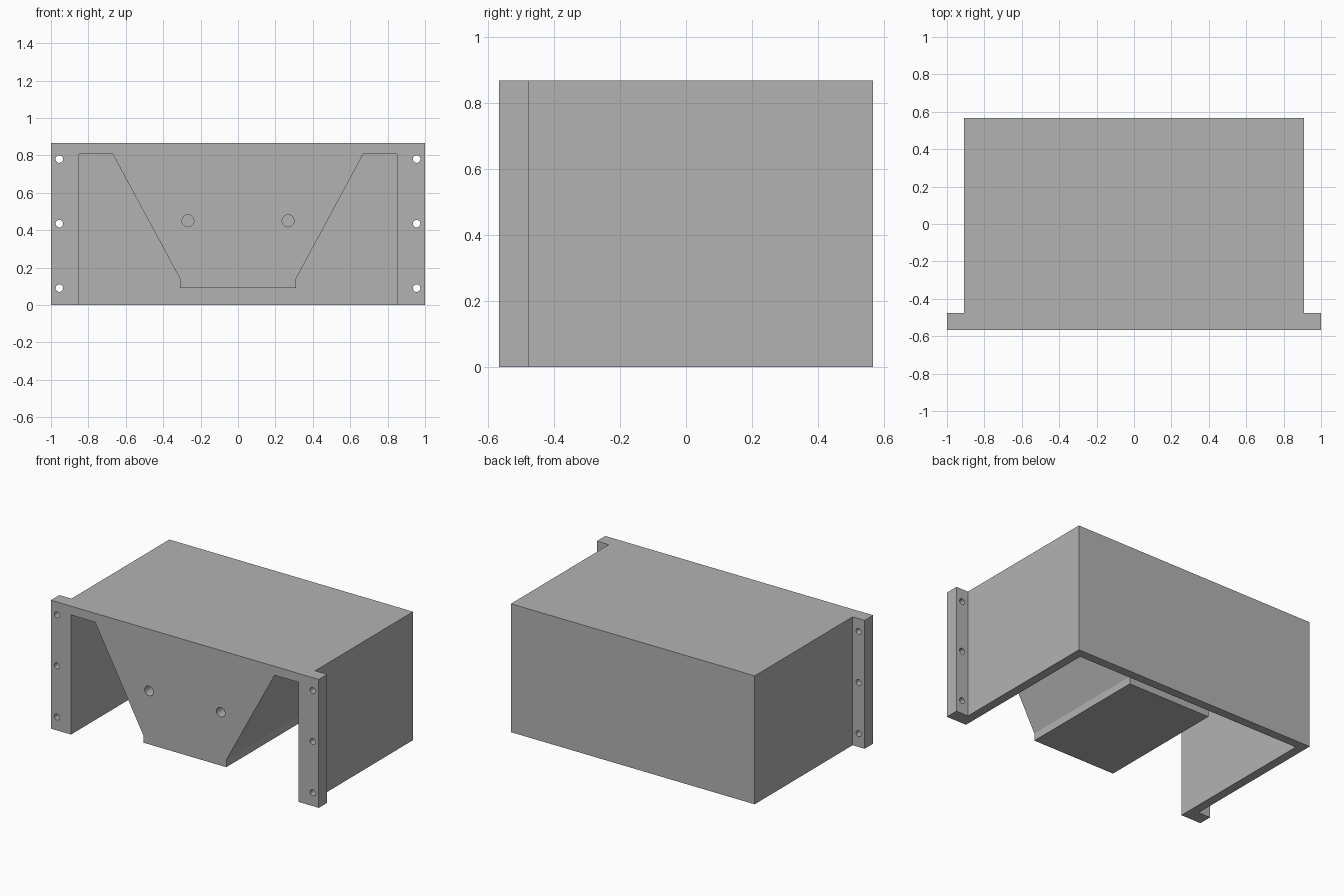
import bpy
import bmesh
from math import pi
from mathutils import Matrix, Vector

cube = bpy.data.objects.get("Cube")
if cube:
    bpy.data.objects.remove(cube, do_unlink=True)

FRONT, BACK, HEIGHT = -0.567, 0.567, 0.867
WALL, FLANGE = 0.06, 0.09
HALF = 0.91                 # half width of the box without flanges
INNER = HALF - WALL
CEILING = HEIGHT - WALL
BLOCK_BACK = 0.33           # rear of the hanging centre block

grey = bpy.data.materials.new("plain grey")
grey.use_nodes = True
colour = (0.45, 0.45, 0.45, 1)
grey.diffuse_color = colour
grey.node_tree.nodes["Principled BSDF"].inputs["Base Color"].default_value = colour


def add_object(name, bm):
    bmesh.ops.recalc_face_normals(bm, faces=bm.faces)
    mesh = bpy.data.meshes.new(name)
    bm.to_mesh(mesh)
    bm.free()
    mesh.materials.append(grey)
    obj = bpy.data.objects.new(name, mesh)
    bpy.context.collection.objects.link(obj)
    return obj


def prism(name, points, offset):
    """Extrude a closed outline along an offset."""
    bm = bmesh.new()
    face = bm.faces.new([bm.verts.new(p) for p in points])
    new = bmesh.ops.extrude_face_region(bm, geom=[face])["geom"]
    bmesh.ops.translate(bm, vec=Vector(offset),
                        verts=[v for v in new if isinstance(v, bmesh.types.BMVert)])
    return add_object(name, bm)


def mirrored(half):
    """Complete a half outline across x = 0."""
    return half + [(-x, v) for x, v in reversed(half)]


def drill(name, x, z, radius, depth):
    """Round cutter starting just ahead of the front."""
    bm = bmesh.new()
    bmesh.ops.create_cone(bm, cap_ends=True, segments=32, radius1=radius,
                          radius2=radius, depth=depth + 0.1)
    spin = Matrix.Rotation(pi / 2, 4, "X")
    place = Matrix.Translation((x, FRONT + (depth - 0.1) / 2, z))
    bm.transform(place @ spin)
    return add_object(name, bm)


def cut(obj, cutter):
    cutter.hide_render = True
    mod = obj.modifiers.new("cut", "BOOLEAN")
    mod.operation = "DIFFERENCE"
    mod.solver = "EXACT"
    mod.object = cutter
    bpy.context.view_layer.objects.active = obj
    bpy.ops.object.modifier_apply(modifier=mod.name)
    bpy.data.objects.remove(cutter, do_unlink=True)


# Box with mounting flanges at the front
plan = mirrored([(1, FRONT), (1, FRONT + FLANGE), (HALF, FRONT + FLANGE), (HALF, BACK)])
housing = prism("flanged_housing", [(x, y, 0) for x, y in plan], (0, 0, HEIGHT))

# Open bays either side of and beneath the centre block
bay = mirrored([(INNER, -0.1), (INNER, CEILING), (0.67, CEILING), (0.31, 0.14), (0.31, 0.09)])
cut(housing, prism("bay_cutter", [(x, FRONT - 0.1, z) for x, z in bay],
                   (0, BLOCK_BACK + 0.05 - FRONT + 0.1, 0)))

# Gap between the centre block and the back wall
gap = mirrored([(INNER, -0.1), (INNER, CEILING)])
cut(housing, prism("gap_cutter", [(x, BLOCK_BACK, z) for x, z in gap],
                   (0, BACK - WALL - BLOCK_BACK, 0)))

# Screw holes in the flanges and larger holes in the block
for side in (-1, 1):
    for z in (0.09, 0.435, 0.78):
        cut(housing, drill("screw_hole_cutter", side * 0.955, z, 0.02, 0.15))
    cut(housing, drill("block_hole_cutter", side * 0.268, 0.45, 0.032, 0.3))

# Smooth hole walls, crisp box edges
bpy.ops.object.select_all(action="DESELECT")
housing.select_set(True)
bpy.context.view_layer.objects.active = housing
bpy.ops.object.shade_smooth_by_angle(angle=pi / 9)
